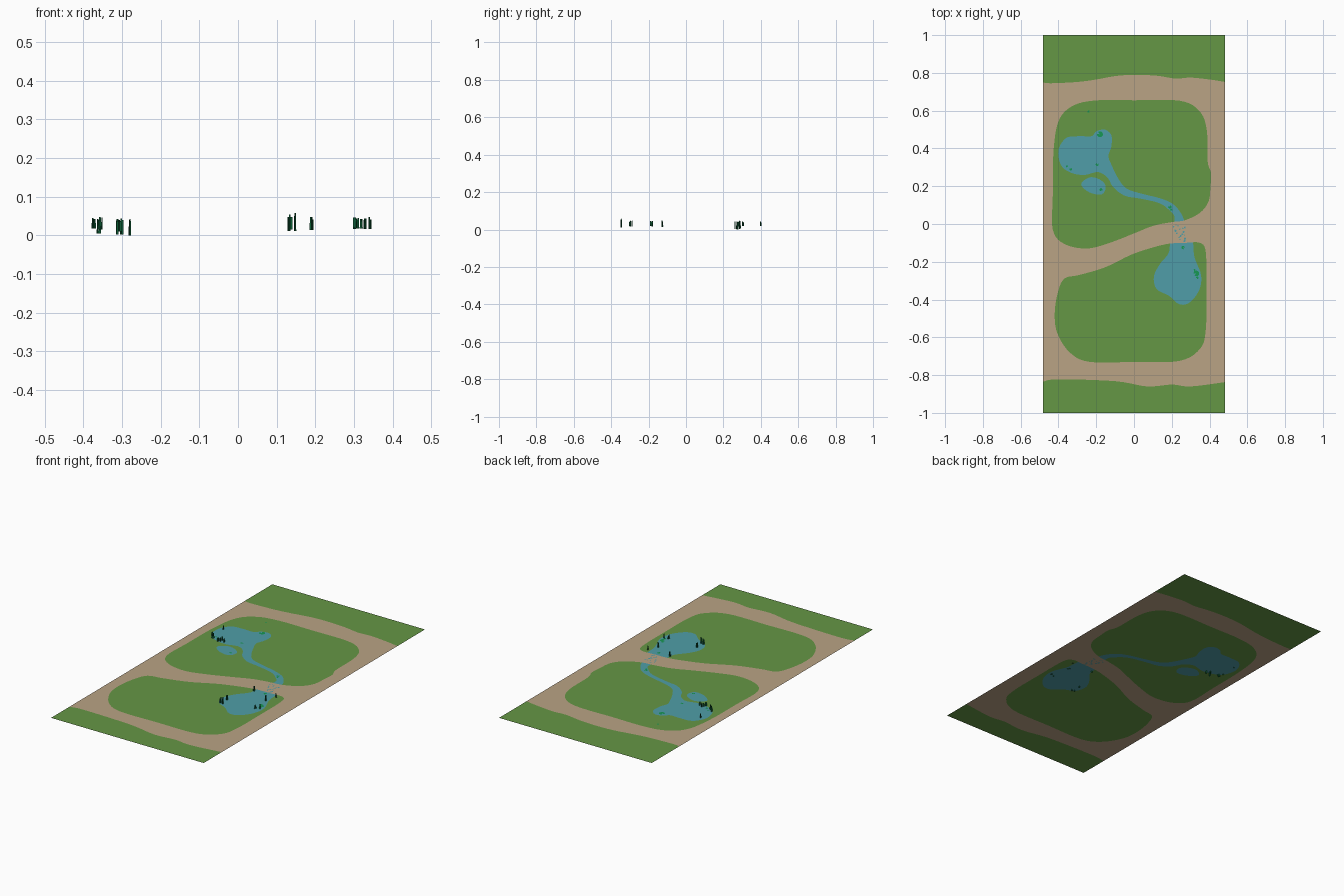
import bpy, bmesh, math, random
from mathutils import Vector
from mathutils.geometry import delaunay_2d_cdt

if "Cube" in bpy.data.objects:
    bpy.data.objects.remove(bpy.data.objects["Cube"])
random.seed(4)
Z = 0.02      # level of the thin ground sheet
W = 0.483


def material(name, rgb):
    m = bpy.data.materials.new(name)
    lin = [((c / 255 + 0.055) / 1.055) ** 2.4 for c in rgb]
    m.diffuse_color = (*lin, 1)
    m.use_nodes = True
    m.node_tree.nodes["Principled BSDF"].inputs["Base Color"].default_value = m.diffuse_color
    return m


GRASS = material("grass green", (101, 151, 69))
SAND = material("path tan", (186, 164, 133))
WATER = material("water blue", (80, 158, 168))
REED = material("reed dark green", (12, 92, 52))
LILY = material("lily green", (22, 152, 84))


def make(name, bm, mat):
    me = bpy.data.meshes.new(name)
    bm.to_mesh(me)
    bm.free()
    me.materials.append(mat)
    ob = bpy.data.objects.new(name, me)
    bpy.context.collection.objects.link(ob)
    return ob


def smooth(pts, closed=True, n=5):
    """Catmull-Rom curve through the points."""
    P = [Vector(p) for p in pts]
    c, out = len(P), []
    for i in range(c if closed else c - 1):
        a, b, d, e = [P[j % c] if closed else P[min(max(j, 0), c - 1)] for j in range(i - 1, i + 3)]
        for k in range(n):
            t = k / n
            out.append(0.5 * (2 * b + (d - a) * t + (2 * a - 5 * b + 4 * d - e) * t * t
                              + (3 * b - a - 3 * d + e) * t ** 3))
    if not closed:
        out.append(P[-1])
    return out


def inside(p, poly):
    r = False
    for a, b in zip(poly, poly[1:] + poly[:1]):
        if (a.y > p.y) != (b.y > p.y) and p.x < (b.x - a.x) * (p.y - a.y) / (b.y - a.y) + a.x:
            r = not r
    return r


# Outlines of lawns
sheet = [Vector(p) for p in ((-W, -1), (W, -1), (W, 1), (-W, 1))]
north = smooth([(-W, .75), (-.44, .745), (-.3, .752), (-.2, .765), (-.1, .783), (0, .79), (.12, .785),
                (.22, .77), (.3, .775), (.4, .765), (W, .752)], False) + [Vector((W, 1)), Vector((-W, 1))]
south = smooth([(-W, -.835), (-.4, -.822), (-.1, -.832), (.07, -.86), (.2, -.85), (.3, -.86),
                (W, -.837)], False) + [Vector((W, -1)), Vector((-W, -1))]
upper = smooth([(-.19, .655), (-.315, .63), (-.395, .555), (-.425, .4), (-.43, .15), (-.43, -.03),
                (-.37, -.105), (-.25, -.13), (-.13, -.1), (0, -.05), (.1, -.01), (.2, .01), (.27, .02),
                (.35, .06), (.395, .12), (.405, .2), (.408, .27), (.39, .33), (.385, .5), (.345, .6),
                (.24, .653), (0, .655)])
lower = smooth([(.27, -.1), (.35, -.1), (.38, -.15), (.383, -.35), (.38, -.56), (.35, -.66), (.24, -.725),
                (0, -.73), (-.235, -.73), (-.34, -.68), (-.405, -.58), (-.42, -.48), (-.405, -.37),
                (-.37, -.29), (-.29, -.27), (-.155, -.23), (-.02, -.165), (.08, -.13), (.18, -.105)])

# Outlines of ponds and stream, which stop at the path edge
stream = smooth([(-.4, .39), (-.36, .455), (-.29, .465), (-.225, .465), (-.2, .49), (-.155, .5), (-.12, .47),
                 (-.12, .41), (-.135, .36), (-.12, .315), (-.08, .235), (-.035, .185), (.055, .157),
                 (.135, .137), (.2, .11), (.24, .07), (.265, .02), (.265, -.03), (.21, -.03), (.215, .035),
                 (.19, .07), (.135, .11), (.03, .135), (-.05, .15), (-.11, .195), (-.14, .245),
                 (-.19, .275), (-.26, .26), (-.33, .27), (-.385, .31)])
pool = smooth([(-.28, .21), (-.235, .247), (-.18, .235), (-.15, .2), (-.17, .157), (-.235, .167)])
pond = smooth([(.2, -.06), (.3, -.06), (.32, -.175), (.355, -.27), (.345, -.35), (.295, -.415), (.24, -.425),
               (.185, -.38), (.12, -.345), (.105, -.28), (.135, -.215), (.185, -.15)])
lawns, waters = [north, south, upper, lower], [stream, pool, pond]

# Puddles where the stream crosses the path
puddles = []
for i in range(20):
    c = Vector((.24 + random.uniform(-.035, .035), -.005 - i * .0045))
    r = random.uniform(.003, .006)
    puddles.append([c + Vector((r * math.cos(k * math.tau / 6), r * math.sin(k * math.tau / 6)))
                    for k in range(6)])

# Cut one flat sheet along every outline and sort the pieces by ground kind
verts, loops = [], []
for o in [sheet] + lawns + waters + puddles:
    loops.append(list(range(len(verts), len(verts) + len(o))))
    verts += o
vs, _, faces, *_ = delaunay_2d_cdt(verts, [], loops, 1, 1e-5)
pieces = {"lawn": [], "path": [], "water": []}
for f in faces:
    c = sum((vs[i] for i in f), Vector((0, 0))) / len(f)
    on_lawn = any(inside(c, o) for o in lawns)
    if on_lawn and any(inside(c, o) for o in waters) or any(inside(c, o) for o in puddles):
        pieces["water"].append(f)
    else:
        pieces["lawn" if on_lawn else "path"].append(f)
for name, mat in (("lawn", GRASS), ("path", SAND), ("water", WATER)):
    bm = bmesh.new()
    bv = [bm.verts.new((v.x, v.y, Z)) for v in vs]
    for f in pieces[name]:
        bm.faces.new([bv[i] for i in f])
    bmesh.ops.delete(bm, geom=[v for v in bv if not v.link_faces], context='VERTS')
    for f in bm.faces:
        if f.normal.z < 0:
            f.normal_flip()
    make(name, bm, mat)


# Reeds: tapered upright blades crossed in pairs
def reed(bm, x, y, lo, hi):
    for k in range(3):
        px, py = x + random.uniform(-.004, .004), y + random.uniform(-.004, .004)
        a, top = random.uniform(0, math.pi), hi - random.uniform(0, .008) * (k > 0)
        for t in (a, a + math.pi / 2):
            dx, dy = .0028 * math.cos(t), .0028 * math.sin(t)
            bm.faces.new([bm.verts.new(p) for p in (
                (px - dx, py - dy, lo), (px + dx, py + dy, lo),
                (px + dx * .7, py + dy * .7, top), (px - dx * .7, py - dy * .7, top))])


bm = bmesh.new()
for x, y, lo, hi in ((-.37, .4, .018, .043), (-.375, .305, .018, .045), (-.36, .29, .005, .048),
                     (-.355, .28, .015, .046), (-.31, .265, .003, .042), (-.3, .29, .003, .044),
                     (-.305, .275, .01, .04), (-.277, .275, 0, .042), (.13, -.345, .012, .054),
                     (.145, -.35, .012, .058), (.135, -.295, .015, .048), (.19, -.125, .014, .048),
                     (.3, -.18, .016, .046), (.31, -.19, .018, .045), (.33, -.125, .016, .044),
                     (.34, -.29, .016, .048), (.32, -.3, .018, .042)):
    reed(bm, x, y, lo, hi)
make("reeds", bm, REED)

# Lily pads: small notched discs floating just above the water
bm = bmesh.new()
for x, y, r in ((-.18, .475, .016), (-.24, .595, .006), (-.195, .315, .008), (-.175, .182, .008),
                (.19, .09, .009), (.197, .075, .006), (.26, -.125, .009), (.33, -.262, .015),
                (.335, -.285, .007), (.32, -.245, .006), (-.335, .29, .007), (-.355, .305, .006)):
    turn = random.uniform(0, math.tau)
    ring = [(x, y, Z + .0025)] + [(x + r * math.cos(turn + k * .55), y + r * math.sin(turn + k * .55), Z + .0025)
                                  for k in range(11)]
    bm.faces.new([bm.verts.new(p) for p in ring])
make("lily_pads", bm, LILY)
